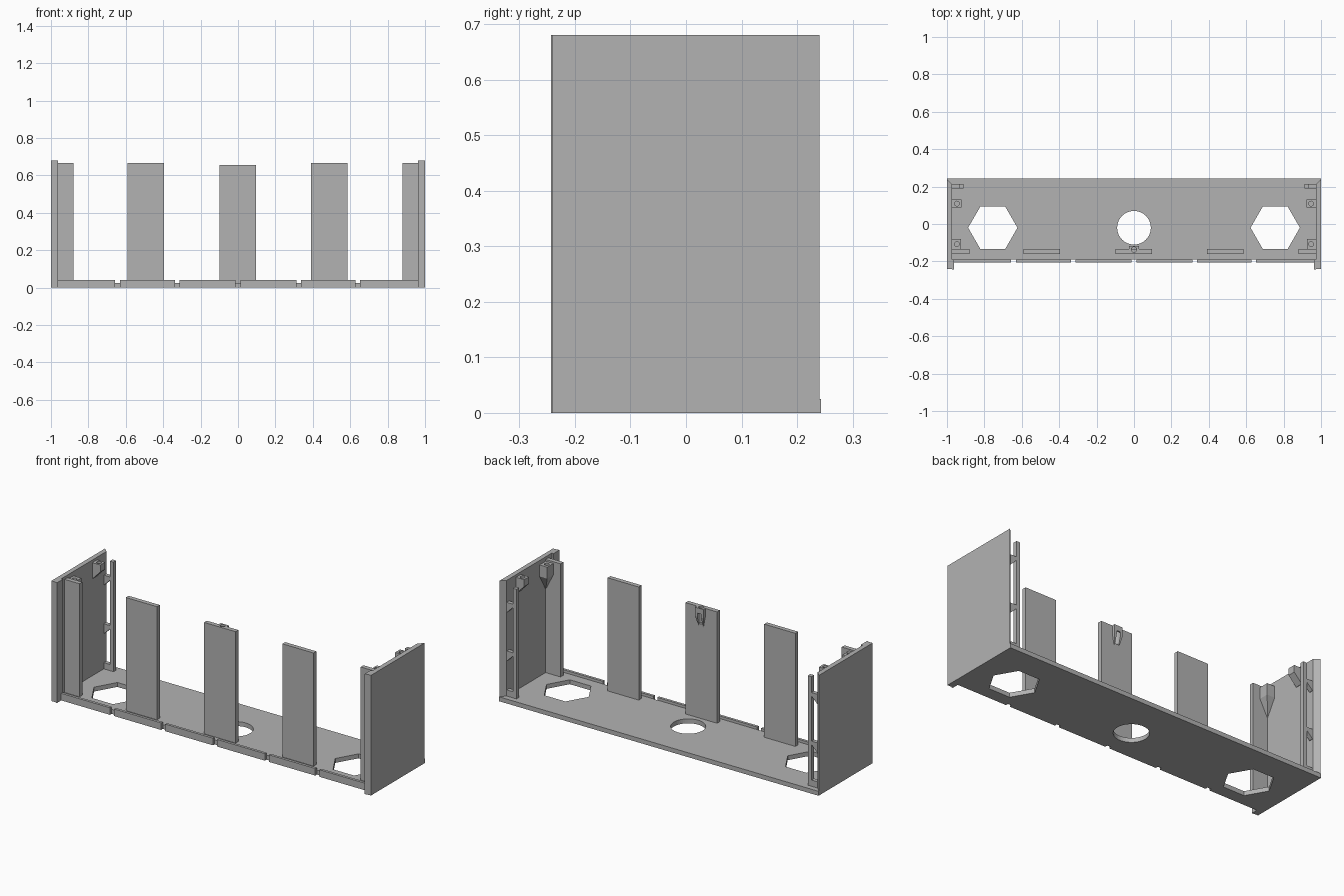
import bpy
import bmesh
import math

cube = bpy.data.objects.get("Cube")
if cube:
    bpy.data.objects.remove(cube, do_unlink=True)

grey = bpy.data.materials.new("plain grey")
grey.use_nodes = True
COLOUR = (0.45, 0.45, 0.45, 1)
grey.diffuse_color = COLOUR
grey.node_tree.nodes["Principled BSDF"].inputs["Base Color"].default_value = COLOUR


def finish(name, bm):
    bmesh.ops.recalc_face_normals(bm, faces=bm.faces)
    mesh = bpy.data.meshes.new(name)
    bm.to_mesh(mesh)
    bm.free()
    mesh.materials.append(grey)
    ob = bpy.data.objects.new(name, mesh)
    bpy.context.collection.objects.link(ob)
    return ob


def loft(name, sections):
    """Solid through a stack of outlines, each given as (z, points)."""
    bm = bmesh.new()
    rings = [[bm.verts.new((x, y, z)) for x, y in pts] for z, pts in sections]
    n = len(rings[0])
    for a, b in zip(rings, rings[1:]):
        for i in range(n):
            j = (i + 1) % n
            bm.faces.new((a[i], a[j], b[j], b[i]))
    bm.faces.new(rings[0])
    bm.faces.new(rings[-1])
    return finish(name, bm)


def rect(x0, x1, y0, y1):
    return [(x0, y0), (x1, y0), (x1, y1), (x0, y1)]


def box(name, x0, x1, y0, y1, z0, z1):
    return loft(name, [(z0, rect(x0, x1, y0, y1)), (z1, rect(x0, x1, y0, y1))])


def drill(ob, x, y, radius, sides, z0, z1):
    """Cut a vertical hole with the given number of sides."""
    pts = [(x + radius * math.cos(math.tau * i / sides),
            y + radius * math.sin(math.tau * i / sides)) for i in range(sides)]
    cutter = loft("hole_cutter", [(z0, pts), (z1, pts)])
    cutter.hide_render = True
    mod = ob.modifiers.new("hole", "BOOLEAN")
    mod.operation = "DIFFERENCE"
    mod.solver = "EXACT"
    mod.object = cutter
    bpy.context.view_layer.objects.active = ob
    bpy.ops.object.modifier_apply(modifier=mod.name)
    bpy.data.objects.remove(cutter, do_unlink=True)


FLOOR = 0.025
BACK, FRONT = -0.135, -0.16   # faces of the upright panels

# Floor with one round and two hexagonal openings
floor = box("floor", -1, 1, -0.19, 0.243, 0, FLOOR)
drill(floor, 0, -0.02, 0.09, 48, -0.1, 0.1)
for s in (-1, 1):
    drill(floor, s * 0.755, -0.02, 0.132, 6, -0.1, 0.1)

# Raised front lip, broken by narrow gaps
gaps = [-0.645, -0.325, 0, 0.325, 0.64]
starts = [-0.965] + [g + 0.013 for g in gaps]
ends = [g - 0.013 for g in gaps] + [0.965]
for i, (a, b) in enumerate(zip(starts, ends)):
    box(f"front_lip_{i + 1}", a, b, -0.205, -0.19, 0, 0.04)

# Free standing panels
box("left_panel", 0.39, 0.585, FRONT, BACK, FLOOR, 0.665)
box("right_panel", -0.59, -0.395, FRONT, BACK, FLOOR, 0.665)
centre = box("centre_panel", -0.1, 0.097, FRONT, BACK, FLOOR, 0.655)

# Screw clip on the back of the centre panel
clip = box("centre_clip", -0.026, 0.026, BACK, -0.118, 0.625, 0.655)
for part in (centre, clip):
    drill(part, 0, -0.137, 0.014, 16, 0.56, 0.7)
for s in (-1, 1):
    x0, x1 = s * 0.012, s * 0.026
    loft("centre_clip_prong", [
        (0.625, rect(x0, x1, BACK, -0.118)),
        (0.605, rect(x0, x1, BACK, -0.118)),
        (0.545, rect(x0, x0 + s * 0.003, BACK, BACK + 0.001))])

for s, side in ((1, "left"), (-1, "right")):
    # Side wall with mitred back edge, and its front post
    wall = [(s, -0.24), (s, 0.24), (s * 0.973, 0.213), (s * 0.973, -0.24)]
    loft(side + "_wall", [(0, wall), (0.68, wall)])
    box(side + "_front_post", s * 0.973, s * 0.963, -0.243, -0.19, 0, 0.68)

    # Corner panel
    box(side + "_corner_panel", s * 0.973, s * 0.88, FRONT, BACK, FLOOR, 0.665)
    box(side + "_corner_panel_edge", s * 0.99, s * 0.973, FRONT, BACK, FLOOR, 0.665)

    # Corner screw boss, tapering down into the corner
    square = rect(s * 0.973, s * 0.925, BACK, -0.08)
    boss = loft(side + "_corner_boss", [
        (0.655, square), (0.59, square),
        (0.50, rect(s * 0.973, s * 0.971, BACK, BACK + 0.002))])
    drill(boss, s * 0.947, -0.108, 0.013, 16, 0.6, 0.7)

    # Small wall boss, tapering down to the wall
    square = rect(s * 0.973, s * 0.923, 0.087, 0.13)
    boss = loft(side + "_wall_boss", [
        (0.665, square), (0.625, square),
        (0.575, rect(s * 0.973, s * 0.971, 0.087, 0.13))])
    drill(boss, s * 0.947, 0.109, 0.013, 16, 0.62, 0.7)

    # Rear rod held off the wall by gusseted struts
    box(side + "_rear_rod", s * 0.935, s * 0.912, 0.19, 0.213, FLOOR, 0.645)
    box(side + "_rod_foot", s * 0.973, s * 0.935, 0.19, 0.213, FLOOR, 0.06)
    for z in (0.26, 0.535):
        loft(side + "_rod_strut", [
            (z + 0.02, rect(s * 0.973, s * 0.935, 0.19, 0.213)),
            (z, rect(s * 0.973, s * 0.935, 0.19, 0.213)),
            (z - 0.035, rect(s * 0.973, s * 0.971, 0.19, 0.213))])
